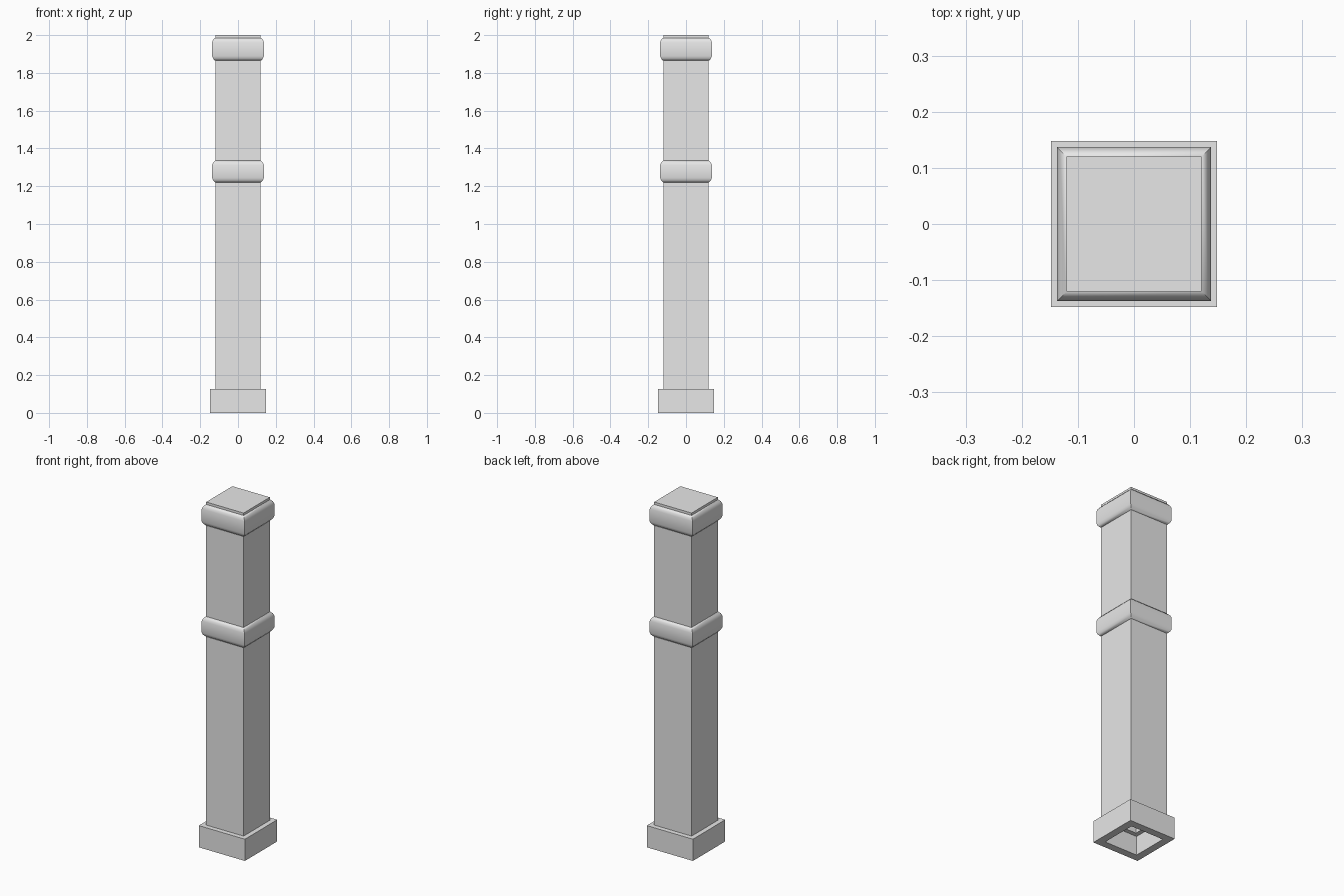
import bpy, bmesh, math

cube = bpy.data.objects.get("Cube")
if cube:
    bpy.data.objects.remove(cube, do_unlink=True)

# One plain grey for the whole post
grey = bpy.data.materials.new("plain_grey")
grey.use_nodes = True
grey.diffuse_color = (0.8, 0.8, 0.8, 1)
grey.node_tree.nodes["Principled BSDF"].inputs["Base Color"].default_value = (0.8, 0.8, 0.8, 1)


def square_sweep(name, profile, closed=False):
    """Sweep (half width, height) points round a square; cap the ends unless closed."""
    bm = bmesh.new()
    corners = [(-1, -1), (1, -1), (1, 1), (-1, 1)]
    rings = [[bm.verts.new((x * r, y * r, z)) for x, y in corners] for r, z in profile]
    pairs = list(zip(rings, rings[1:]))
    if closed:
        pairs.append((rings[-1], rings[0]))
    else:
        bm.faces.new(rings[0])
        bm.faces.new(rings[-1])
    for low, high in pairs:
        for i in range(4):
            j = (i + 1) % 4
            bm.faces.new((low[i], low[j], high[j], high[i]))
    bmesh.ops.recalc_face_normals(bm, faces=bm.faces)
    mesh = bpy.data.meshes.new(name)
    bm.to_mesh(mesh)
    bm.free()
    mesh.materials.append(grey)
    obj = bpy.data.objects.new(name, mesh)
    bpy.context.collection.objects.link(obj)
    return obj


def band(name, bottom, top):
    """Moulding with softly rounded upper and lower edges."""
    edge = [(0.118, 0), (0.122, 0), (0.132, 0.011), (0.137, 0.024)]
    profile = [(r, bottom + h) for r, h in edge]
    profile += [(r, top - h) for r, h in reversed(edge)]
    obj = square_sweep(name, profile, closed=True)
    bpy.ops.object.select_all(action="DESELECT")
    obj.select_set(True)
    bpy.context.view_layer.objects.active = obj
    bpy.ops.object.shade_smooth_by_angle(angle=math.radians(50))


# Hollow plinth, open underneath
square_sweep("base", [(0.105, 0), (0.148, 0), (0.148, 0.126), (0.105, 0.126)], closed=True)

# Hollow shaft, closed at the top
square_sweep("shaft", [(0.08, 1.96), (0.08, 0.11), (0.12, 0.11), (0.12, 2.0)])

# Mouldings round the shaft
band("middle_band", 1.22, 1.336)
band("top_band", 1.865, 1.986)
